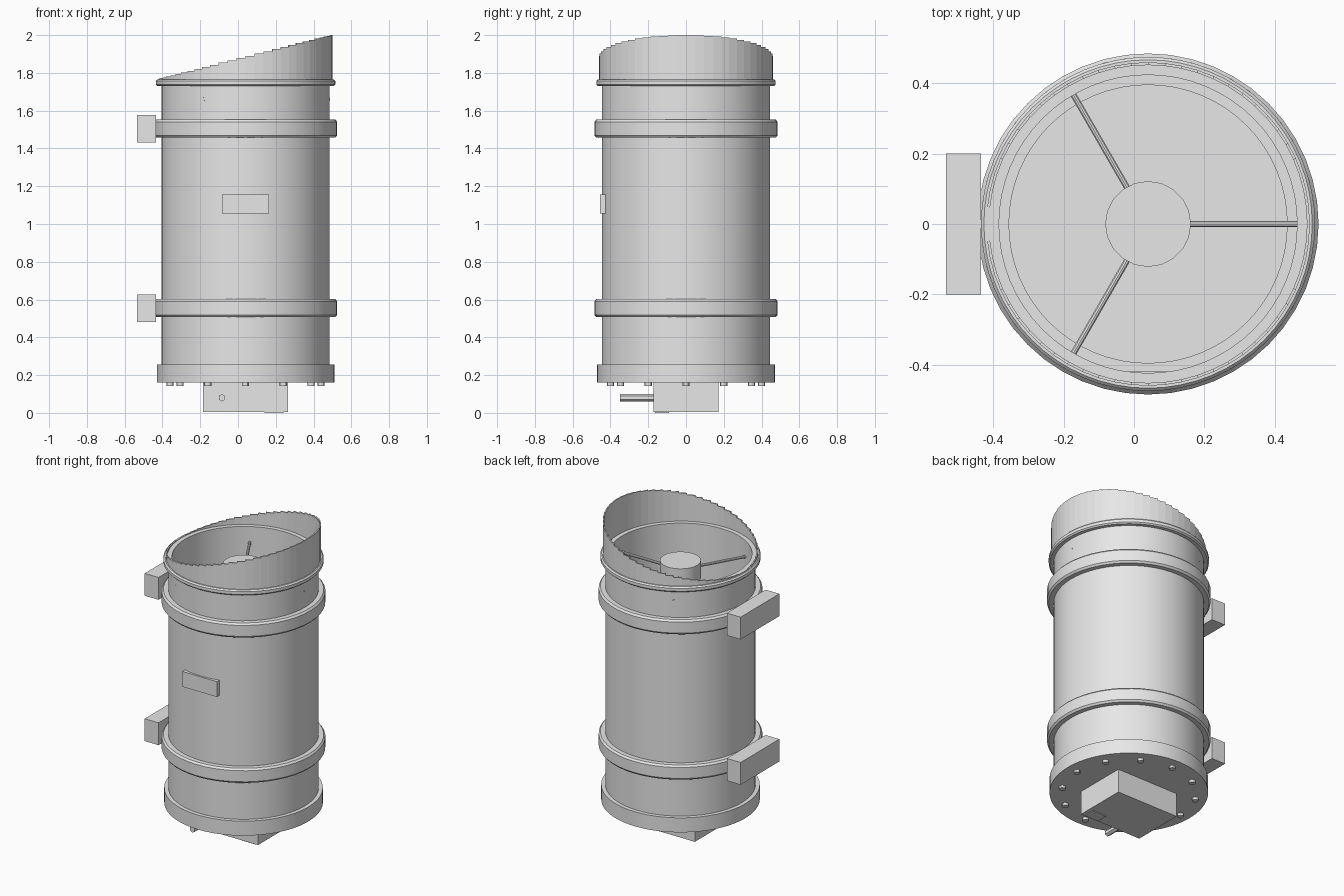
import bpy, bmesh, math
from mathutils import Matrix, Vector

if "Cube" in bpy.data.objects:
    bpy.data.objects.remove(bpy.data.objects["Cube"])

CX = 0.04  # tube axis offset in x
GREY = bpy.data.materials.new("light grey")
GREY.diffuse_color = (0.8, 0.8, 0.8, 1)
GREY.use_nodes = True
GREY.node_tree.nodes["Principled BSDF"].inputs["Base Color"].default_value = GREY.diffuse_color


def finish(name, bm, smooth=True):
    bmesh.ops.recalc_face_normals(bm, faces=bm.faces)
    me = bpy.data.meshes.new(name)
    bm.to_mesh(me)
    bm.free()
    me.materials.append(GREY)
    ob = bpy.data.objects.new(name, me)
    bpy.context.collection.objects.link(ob)
    if smooth:
        bpy.ops.object.select_all(action='DESELECT')
        ob.select_set(True)
        bpy.context.view_layer.objects.active = ob
        bpy.ops.object.shade_smooth_by_angle(angle=math.radians(30))
    return ob


def lathe(name, profile, n=64):
    """Revolve a closed (radius, z) profile around the tube axis."""
    bm = bmesh.new()
    rings = []
    for i in range(n):
        a = 2 * math.pi * i / n
        rings.append([bm.verts.new((CX + r * math.cos(a), r * math.sin(a), z)) for r, z in profile])
    for i in range(n):
        A, B = rings[i], rings[(i + 1) % n]
        for j in range(len(profile)):
            k = (j + 1) % len(profile)
            bm.faces.new((A[j], B[j], B[k], A[k]))
    return finish(name, bm)


def box(name, x0, x1, y0, y1, z0, z1):
    bm = bmesh.new()
    m = Matrix.Translation(((x0 + x1) / 2, (y0 + y1) / 2, (z0 + z1) / 2))
    m = m @ Matrix.Diagonal((x1 - x0, y1 - y0, z1 - z0, 1))
    bmesh.ops.create_cube(bm, size=1, matrix=m)
    return finish(name, bm, False)


def rod(name, p, q, r, n):
    """Cylinder from p to q."""
    p, q = Vector(p), Vector(q)
    d = q - p
    bm = bmesh.new()
    m = Matrix.Translation((p + q) / 2) @ d.to_track_quat('Z', 'Y').to_matrix().to_4x4()
    bmesh.ops.create_cone(bm, cap_ends=True, segments=n, radius1=r, radius2=r,
                          depth=d.length, matrix=m)
    return finish(name, bm, n > 8)


# Main tube, open at the top
lathe("main_tube", [(0.425, 0.2), (0.445, 0.2), (0.445, 1.745), (0.425, 1.745)])

# Closed base cap and mirror inside
rod("base_cap", (CX, 0, 0.16), (CX, 0, 0.255), 0.47, 64)
rod("primary_mirror", (CX, 0, 0.25), (CX, 0, 0.32), 0.397, 64)

# Chamfered clamp bands with their mounting blocks
for label, z in (("lower", 0.555), ("upper", 1.505)):
    lathe(label + "_band", [(0.44, z - 0.048), (0.475, z - 0.048), (0.485, z - 0.036),
                            (0.485, z + 0.036), (0.475, z + 0.048), (0.44, z + 0.048)], 48)
    box(label + "_mount_block", -0.535, -0.435, -0.2, 0.2, z - 0.073, z + 0.073)

# Rounded front rim
lathe("front_rim", [(0.424, 1.73), (0.467, 1.73), (0.475, 1.738), (0.475, 1.757),
                    (0.467, 1.765), (0.424, 1.765)])

# Slanted hood made of stepped wall segments
N = 60
bm = bmesh.new()
for i in range(N):
    a0, a1 = (2 * math.pi * (i + k) / N for k in (0, 1))
    x = 0.458 * math.cos((a0 + a1) / 2)
    top = 1.768 + 0.232 * (x + 0.458) / 0.916
    corners = [(r * math.cos(a), r * math.sin(a)) for r, a in
               ((0.46, a0), (0.46, a1), (0.452, a1), (0.452, a0))]
    lo = [bm.verts.new((CX + cx, cy, 1.755)) for cx, cy in corners]
    hi = [bm.verts.new((CX + cx, cy, top)) for cx, cy in corners]
    bm.faces.new(hi)
    bm.faces.new(lo[::-1])
    for j in range(4):
        k = (j + 1) % 4
        bm.faces.new((lo[j], lo[k], hi[k], hi[j]))
finish("slanted_hood", bm, False)

# Central hub held by three thin vanes
rod("secondary_hub", (CX, 0, 1.61), (CX, 0, 1.72), 0.122, 20)
for i in range(3):
    a = 2 * math.pi * i / 3
    c, s = math.cos(a), math.sin(a)
    rod(f"vane_{i + 1}", (CX + 0.1 * c, 0.1 * s, 1.66), (CX + 0.446 * c, 0.446 * s, 1.66), 0.009, 10)

# Ring of bolts under the base cap
for i in range(12):
    a = math.pi * i / 6
    x, y = CX + 0.4 * math.cos(a), 0.4 * math.sin(a)
    rod(f"base_bolt_{i + 1}", (x, y, 0.143), (x, y, 0.17), 0.019, 12)

# Instrument box under the base, with a foot plate and side connector
box("instrument_box", -0.185, 0.265, -0.172, 0.172, 0.005, 0.165)
box("foot_plate", 0.14, 0.24, -0.165, -0.09, 0.0, 0.008)
rod("side_connector", (-0.085, -0.35, 0.08), (-0.085, -0.16, 0.08), 0.019, 6)

# Flat label plate on the front of the tube
box("label_plate", -0.085, 0.165, -0.455, -0.42, 1.055, 1.155)
